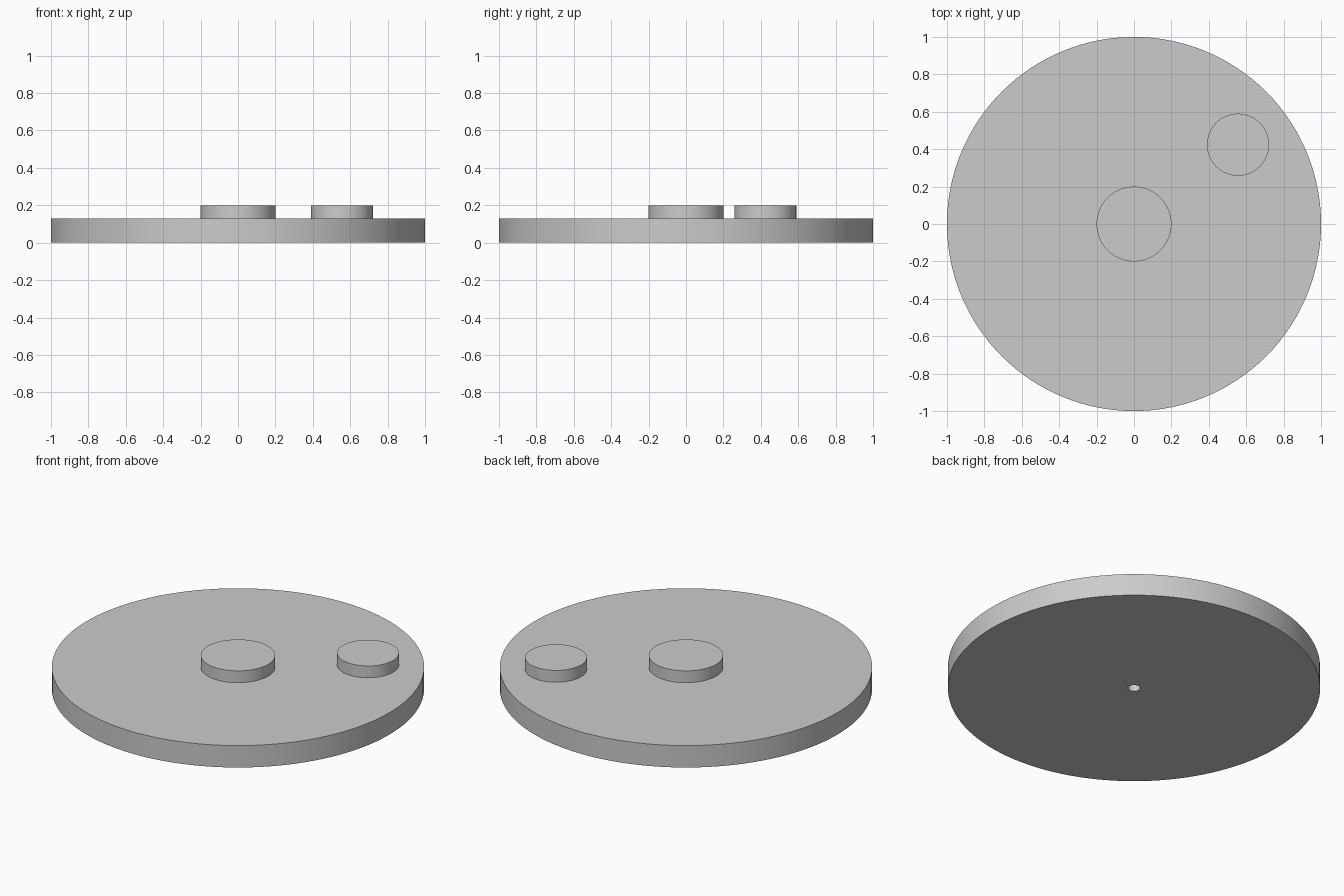
import bpy, bmesh, math

cube = bpy.data.objects.get("Cube")
if cube:
    bpy.data.objects.remove(cube, do_unlink=True)

# Plain grey finish
grey = bpy.data.materials.new("plain_grey")
grey.use_nodes = True
colour = (0.6, 0.6, 0.6, 1)
grey.diffuse_color = colour
grey.node_tree.nodes["Principled BSDF"].inputs["Base Color"].default_value = colour


def lathe(name, profile, location, steps):
    """Revolve an (r, z) profile about the vertical axis."""
    bm = bmesh.new()
    verts = [bm.verts.new((r, 0, z)) for r, z in profile]
    edges = [bm.edges.new(pair) for pair in zip(verts, verts[1:])]
    bmesh.ops.spin(bm, geom=verts + edges, cent=(0, 0, 0), axis=(0, 0, 1),
                   angle=math.tau, steps=steps, use_duplicate=False)
    bmesh.ops.remove_doubles(bm, verts=bm.verts, dist=1e-5)
    bmesh.ops.recalc_face_normals(bm, faces=bm.faces)
    mesh = bpy.data.meshes.new(name)
    bm.to_mesh(mesh)
    bm.free()
    mesh.materials.append(grey)
    obj = bpy.data.objects.new(name, mesh)
    obj.location = location
    bpy.context.collection.objects.link(obj)
    bpy.ops.object.select_all(action="DESELECT")
    obj.select_set(True)
    bpy.context.view_layer.objects.active = obj
    bpy.ops.object.shade_smooth_by_angle(angle=math.radians(30))
    return obj


thick, top, bore = 0.13, 0.2, 0.033

# Disc with its central boss and the blind axle hole underneath
lathe("disc_with_boss",
      [(0, 0.16), (bore, 0.16), (bore, 0), (1, 0), (1, thick),
       (0.2, thick), (0.2, top), (0, top)], (0, 0, 0), 128)

# Off-centre round peg
lathe("offset_peg", [(0, thick), (0.166, thick), (0.166, top), (0, top)],
      (0.556, 0.424, 0), 64)
